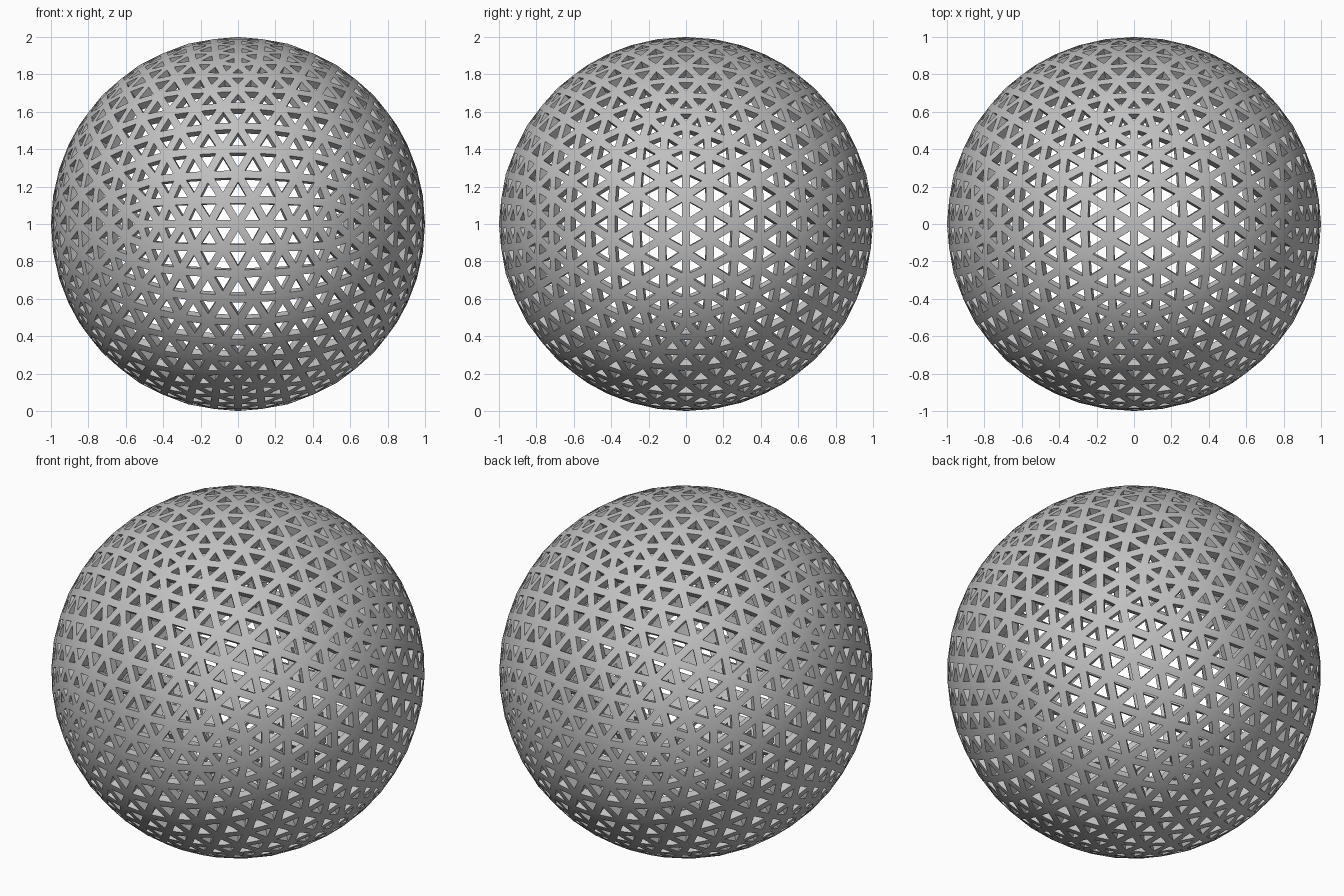
import bpy
import bmesh
from mathutils import Vector

FREQ = 8          # divisions along each base edge
RADIUS = 1.0
STRUT = 0.042     # strut width
DEPTH = 0.045     # shell depth

cube = bpy.data.objects.get("Cube")
if cube:
    bpy.data.objects.remove(cube, do_unlink=True)


def icosahedron_triangles():
    """Corner triples of a regular icosahedron with an edge crossing each axis."""
    phi = (1 + 5 ** 0.5) / 2
    bm = bmesh.new()
    for a in (-1, 1):
        for b in (-phi, phi):
            for co in ((a, b, 0), (0, a, b), (b, 0, a)):
                bm.verts.new(co)
    bmesh.ops.convex_hull(bm, input=bm.verts[:])
    triangles = [[v.co.normalized() for v in f.verts] for f in bm.faces]
    bm.free()
    return triangles


def add_geodesic_patch(bm, a, b, c):
    """Divide one triangle into a grid of small ones pushed out to the sphere."""
    grid = {}
    for i in range(FREQ + 1):
        for j in range(FREQ + 1 - i):
            p = a + (b - a) * (i / FREQ) + (c - a) * (j / FREQ)
            grid[i, j] = bm.verts.new(p.normalized() * RADIUS)
    for i in range(FREQ):
        for j in range(FREQ - i):
            bm.faces.new((grid[i, j], grid[i + 1, j], grid[i, j + 1]))
            if i + j < FREQ - 1:
                bm.faces.new((grid[i + 1, j], grid[i + 1, j + 1], grid[i, j + 1]))


# Geodesic sphere
bm = bmesh.new()
for a, b, c in icosahedron_triangles():
    add_geodesic_patch(bm, a, b, c)
bmesh.ops.remove_doubles(bm, verts=bm.verts[:], dist=0.001)
for f in bm.faces:
    if f.normal.length < 0.5:
        f.normal_update()
    if f.normal.dot(f.calc_center_median()) < 0:
        f.normal_flip()
bm.normal_update()

# Triangular openings
cells = bm.faces[:]
bmesh.ops.inset_individual(bm, faces=cells, thickness=STRUT / 2, use_even_offset=True)
bmesh.ops.delete(bm, geom=cells, context='FACES')
bmesh.ops.translate(bm, verts=bm.verts[:], vec=Vector((0, 0, RADIUS)))

mesh = bpy.data.meshes.new("lattice_sphere")
bm.to_mesh(mesh)
bm.free()
sphere = bpy.data.objects.new("lattice_sphere", mesh)
bpy.context.collection.objects.link(sphere)

# Grey material
grey = bpy.data.materials.new("mid_grey")
grey.use_nodes = True
colour = (0.53, 0.53, 0.53, 1)
grey.diffuse_color = colour
for node in grey.node_tree.nodes:
    if node.type == 'BSDF_PRINCIPLED':
        node.inputs["Base Color"].default_value = colour
mesh.materials.append(grey)

# Strut depth and shading
bpy.ops.object.select_all(action='DESELECT')
sphere.select_set(True)
bpy.context.view_layer.objects.active = sphere
shell = sphere.modifiers.new("shell", 'SOLIDIFY')
shell.thickness = DEPTH
shell.offset = -1
bpy.ops.object.modifier_apply(modifier=shell.name)
bpy.ops.object.shade_smooth_by_angle()
